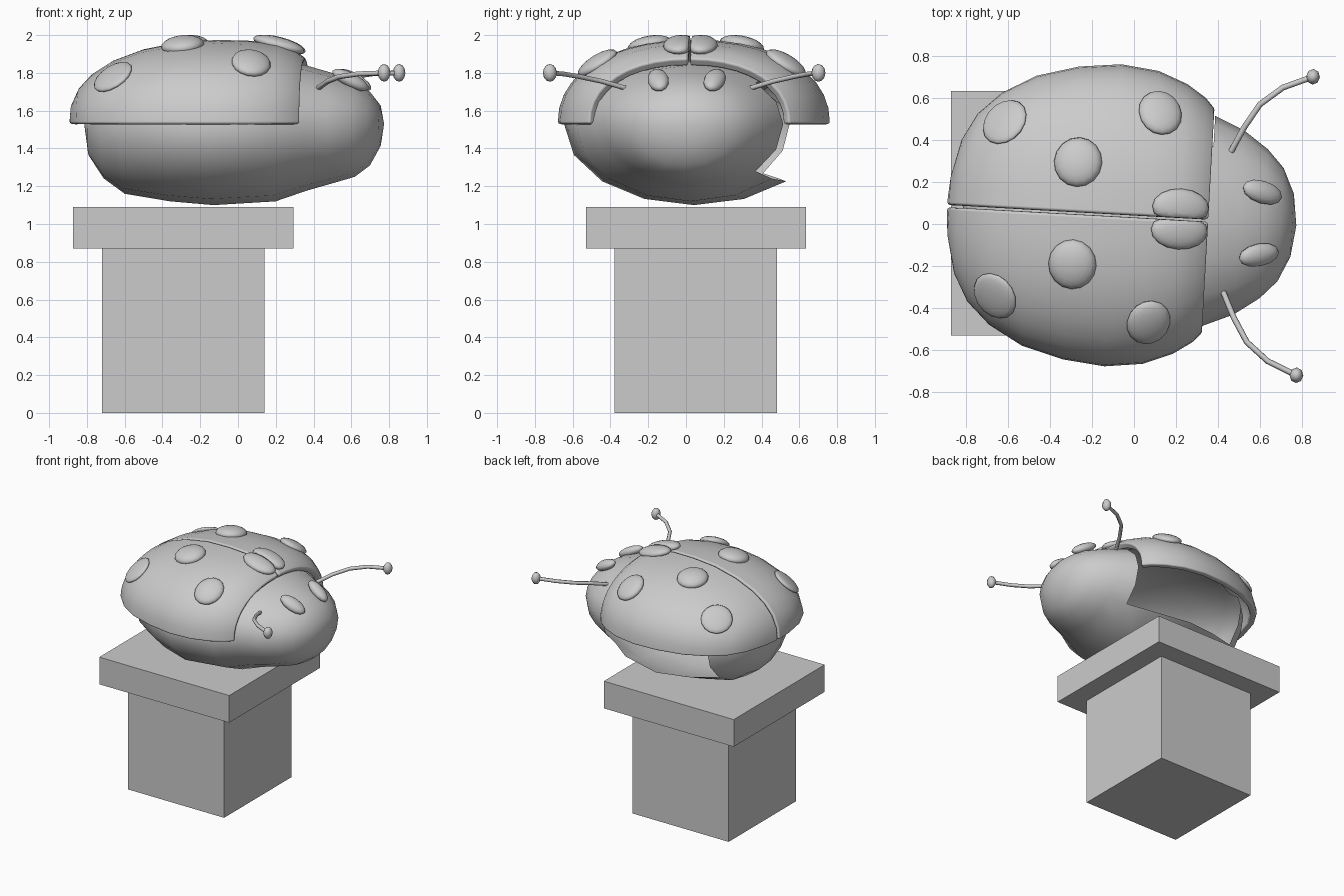
import bpy, bmesh, math
from mathutils import Matrix, Vector

if "Cube" in bpy.data.objects:
    bpy.data.objects.remove(bpy.data.objects["Cube"])

ZC = 1.53                      # height of the widest line of the beetle
PLACE = (Matrix.Translation((-0.29, 0.052, 0)) @ Matrix.Rotation(math.radians(-3.2), 4, 'Z')
         @ Matrix.Translation((0.29, 0, 0)))


def finish(name, bm, smooth=True, matrix=PLACE):
    me = bpy.data.meshes.new(name)
    bm.to_mesh(me)
    bm.free()
    for p in me.polygons:
        p.use_smooth = smooth
    ob = bpy.data.objects.new(name, me)
    bpy.context.collection.objects.link(ob)
    ob.matrix_world = matrix
    return ob


def mirror_y(ob):
    m = ob.modifiers.new("mirror", 'MIRROR')
    m.use_axis = (False, True, False)
    m.use_mirror_merge = False


def box(name, centre, size):
    bm = bmesh.new()
    bmesh.ops.create_cube(bm, size=1, matrix=Matrix.Translation(centre) @ Matrix.Diagonal((*size, 1)))
    finish(name, bm, False, Matrix())


def loft(rows):
    bm = bmesh.new()
    grid = [[bm.verts.new(p) for p in row] for row in rows]
    for a, b in zip(grid, grid[1:]):
        for j in range(len(a) - 1):
            bm.faces.new((a[j], a[j + 1], b[j + 1], b[j]))
    bmesh.ops.remove_doubles(bm, verts=bm.verts[:], dist=1e-4)
    return bm


# Pedestal
box("pedestal_column", (-0.29, 0.052, 0.435), (0.86, 0.86, 0.87))
box("pedestal_cap", (-0.29, 0.052, 0.98), (1.165, 1.165, 0.22))

# Body and head: x, half width, depth below and height above the widest line
body = [(-0.815, 0, 0, 0), (-0.79, .2, .17, .1), (-0.71, .36, .29, .18), (-0.6, .48, .37, .25),
        (-0.36, .62, .41, .32), (-0.13, .69, .43, .34), (0.2, .61, .41, .33), (0.36, .5, .355, .31),
        (0.5, .44, .315, .27), (0.62, .355, .28, .23), (0.7, .27, .22, .17), (0.755, .15, .12, .1),
        (0.775, 0, 0, 0)]
rows = []
for x, w, lo, up in body:
    row = []
    for j in range(17):
        a = math.tau * j / 16
        s = math.sin(a)
        row.append((x, w * math.cos(a), ZC + s * (up if s > 0 else lo)))
    rows.append(row)
bm = loft(rows)
# Open gap in one flank
gone = []
for f in bm.faces:
    c = f.calc_center_median()
    if -0.6 < c.x < 0.36 and c.y > 0:
        x0, w, lo, up = min(body, key=lambda r: abs(r[0] - c.x))
        ang = math.atan2((c.z - ZC) / (up if c.z > ZC else lo), c.y / w)
        if -0.72 < ang < 0.75:
            gone.append(f)
bmesh.ops.delete(bm, geom=gone, context='FACES')
finish("body", bm)

# Wing case: x, half width, height
shell = [(-0.893, 0, 0), (-0.882, .14, .1), (-0.84, .32, .19), (-0.77, .45, .265), (-0.66, .555, .335),
         (-0.5, .645, .395), (-0.3, .70, .435), (-0.1, .722, .445), (0.08, .70, .44), (0.22, .645, .42),
         (0.31, .585, .385), (0.36, .53, .345)]
POW = 2.2
rows = []
for x, w, h in shell:
    row = []
    for j in range(11):
        a = math.pi / 2 * j / 10
        c, s = max(math.cos(a), 0), math.sin(a)
        row.append((x, max(w * c ** (2 / POW), 0.006), ZC + h * s ** (2 / POW)))
    rows.append(row)
wing = finish("wing_cases", loft(rows))
sol = wing.modifiers.new("thickness", 'SOLIDIFY')
sol.thickness = 0.05
bev = wing.modifiers.new("round_rim", 'BEVEL')
bev.width = 0.014
bev.segments = 2
bev.limit_method = 'ANGLE'
bev.angle_limit = math.radians(50)
bev.harden_normals = True
mirror_y(wing)


def shell_point(x, v):
    for a, b in zip(shell, shell[1:]):
        if x <= b[0]:
            break
    t = (x - a[0]) / (b[0] - a[0])
    w, h = a[1] + t * (b[1] - a[1]), a[2] + t * (b[2] - a[2])
    return Vector((x, v, ZC + h * max(0, 1 - (abs(v) / w) ** POW) ** (1 / POW)))


# Raised spots lying on the wing cases
def spot(name, x, v, rx, ry, rz):
    e = 0.04
    p = shell_point(x, v)
    tx = (shell_point(x + e, v) - shell_point(x - e, v)).normalized()
    n = tx.cross(shell_point(x, v + e) - shell_point(x, v - e)).normalized()
    rot = Matrix((tx, n.cross(tx), n)).transposed().to_4x4()
    bm = bmesh.new()
    bmesh.ops.create_uvsphere(bm, u_segments=16, v_segments=10, radius=1,
                              matrix=Matrix.Translation(p) @ rot @ Matrix.Diagonal((rx, ry, rz, 1)))
    for vert in bm.verts:
        vert.co.y = max(vert.co.y, 0.006)
    mirror_y(finish(name, bm))


spot("rear_spots", -0.64, .415, .115, .12, .028)
spot("middle_spots", -0.28, .244, .115, .12, .05)
spot("front_spots", 0.098, .50, .105, .12, .04)
spot("seam_spots", 0.22, .055, .14, .09, .04)

# Eyes
bm = bmesh.new()
bmesh.ops.create_uvsphere(
    bm, u_segments=12, v_segments=8, radius=1,
    matrix=Matrix.Translation((0.605, .15, 1.762)) @ Matrix.Rotation(math.radians(-13), 4, 'Z')
    @ Matrix.Rotation(math.radians(27), 4, 'Y') @ Matrix.Rotation(math.radians(-18), 4, 'X')
    @ Matrix.Diagonal((.108, .056, .038, 1)))
mirror_y(finish("eyes", bm))

# Antennae with small knobs
path = [(.445, .335, 1.72), (.501, .453, 1.755), (.57, .567, 1.78), (.675, .653, 1.795), (.812, .711, 1.80)]
for side, s in (("left", 1), ("right", -1)):
    cu = bpy.data.curves.new(side + "_antenna", 'CURVE')
    cu.dimensions = '3D'
    cu.bevel_depth = 0.014
    cu.bevel_resolution = 1
    cu.use_fill_caps = True
    sp = cu.splines.new('POLY')
    sp.points.add(len(path) - 1)
    for pt, (x, y, z) in zip(sp.points, path):
        pt.co = (x, s * y, z, 1)
    ob = bpy.data.objects.new(side + "_antenna", cu)
    bpy.context.collection.objects.link(ob)
    ob.matrix_world = PLACE
bm = bmesh.new()
bmesh.ops.create_uvsphere(bm, u_segments=8, v_segments=6, radius=1,
                          matrix=Matrix.Translation((.815, .712, 1.80)) @ Matrix.Diagonal((.033, .037, .047, 1)))
mirror_y(finish("antenna_knobs", bm))
